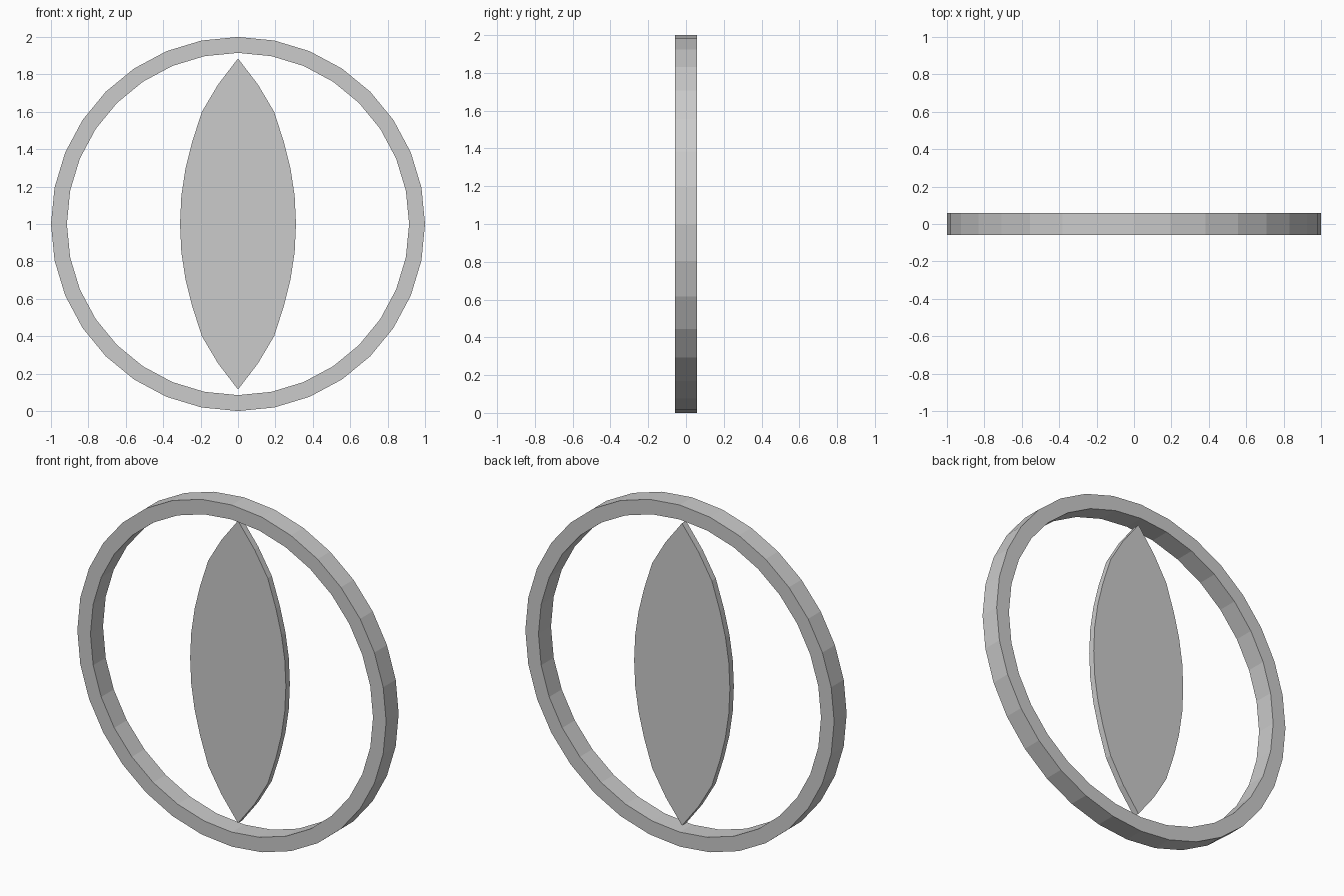
import bpy, bmesh, math

if "Cube" in bpy.data.objects:
    bpy.data.objects.remove(bpy.data.objects["Cube"])


def mesh_object(name, bm):
    bmesh.ops.recalc_face_normals(bm, faces=bm.faces)
    mesh = bpy.data.meshes.new(name)
    bm.to_mesh(mesh)
    bm.free()
    obj = bpy.data.objects.new(name, mesh)
    bpy.context.collection.objects.link(obj)
    return obj


def extrude_y(bm, depth):
    result = bmesh.ops.extrude_face_region(bm, geom=bm.faces[:])
    verts = [g for g in result["geom"] if isinstance(g, bmesh.types.BMVert)]
    bmesh.ops.translate(bm, verts=verts, vec=(0, depth, 0))


# Outer ring: flat 32-sided band
SIDES, HALF = 32, 0.058
bm = bmesh.new()
loops = []
for r in (1.0, 0.915):
    loops.append([bm.verts.new((r * math.cos(math.tau * i / SIDES), -HALF,
                                1 + r * math.sin(math.tau * i / SIDES)))
                  for i in range(SIDES)])
outer, inner = loops
for i in range(SIDES):
    j = (i + 1) % SIDES
    bm.faces.new((outer[i], outer[j], inner[j], inner[i]))
extrude_y(bm, 2 * HALF)
mesh_object("outer_ring", bm)

# Slit plate: pointed lens outline, one quarter mirrored both ways
quarter = [(0.31, 0), (0.303, 0.15), (0.281, 0.295), (0.246, 0.436),
           (0.193, 0.6), (0.107, 0.745), (0, 0.885)]
right = [(x, -z) for x, z in quarter[:0:-1]] + quarter
outline = right + [(-x, z) for x, z in right[-2:0:-1]]
bm = bmesh.new()
bm.faces.new([bm.verts.new((x, 0, 1 + z)) for x, z in outline])
extrude_y(bm, 0.037)
mesh_object("slit_plate", bm)
